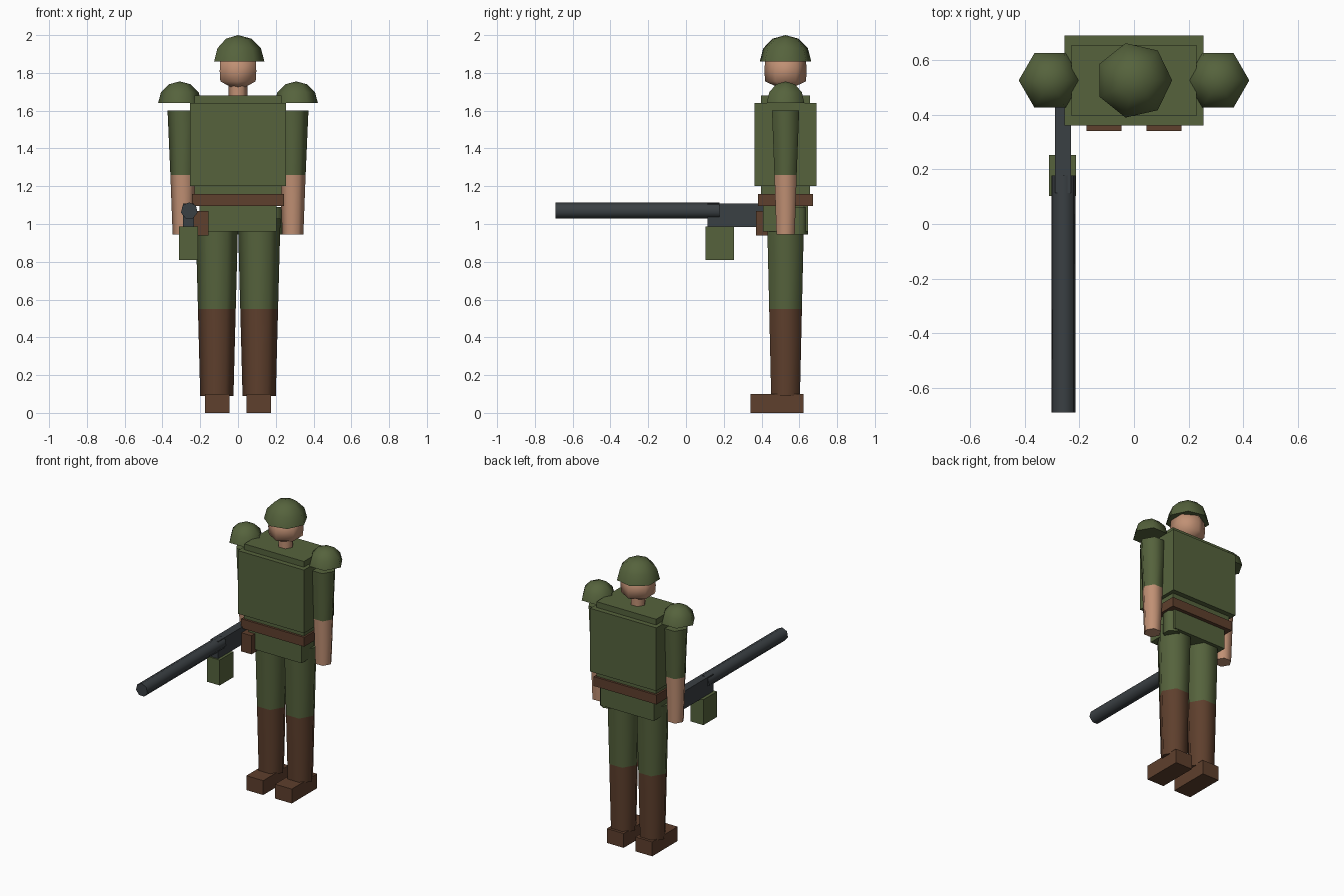
import bpy, bmesh, math
from mathutils import Matrix

cube = bpy.data.objects.get("Cube")
if cube:
    bpy.data.objects.remove(cube, do_unlink=True)

BODY_Y = 0.527  # depth of the figure's centre line


def material(name, color):
    mat = bpy.data.materials.new(name)
    mat.use_nodes = True
    mat.diffuse_color = (*color, 1)
    mat.node_tree.nodes["Principled BSDF"].inputs["Base Color"].default_value = (*color, 1)
    return mat


GREEN = material("olive_green", (0.092, 0.124, 0.046))
BROWN = material("leather_brown", (0.112, 0.05, 0.026))
SKIN = material("skin", (0.53, 0.28, 0.175))
STEEL = material("gun_steel", (0.042, 0.05, 0.056))


def finish(name, bm, mat, smooth):
    bmesh.ops.recalc_face_normals(bm, faces=bm.faces)
    mesh = bpy.data.meshes.new(name)
    bm.to_mesh(mesh)
    bm.free()
    mesh.materials.append(mat)
    obj = bpy.data.objects.new(name, mesh)
    bpy.context.collection.objects.link(obj)
    if smooth:
        bpy.ops.object.select_all(action="DESELECT")
        obj.select_set(True)
        bpy.context.view_layer.objects.active = obj
        bpy.ops.object.shade_smooth_by_angle(angle=math.radians(65))
    return obj


def box(name, mat, x, y, z):
    """Box from (min, max) ranges."""
    bm = bmesh.new()
    size = [r[1] - r[0] for r in (x, y, z)]
    mid = [(r[0] + r[1]) / 2 for r in (x, y, z)]
    bmesh.ops.create_cube(bm, size=1, matrix=Matrix.Translation(mid) @ Matrix.Diagonal((*size, 1)))
    return finish(name, bm, mat, False)


def lathe(name, mat, profile, sides, loc, start=0.0, turn=Matrix()):
    """Closed low-sided solid turned from (radius, height) points."""
    bm = bmesh.new()
    rings = []
    for r, z in profile:
        if r == 0:
            rings.append([bm.verts.new((0, 0, z))])
        else:
            angles = [start + math.tau * i / sides for i in range(sides)]
            rings.append([bm.verts.new((r * math.cos(a), r * math.sin(a), z)) for a in angles])
    for low, high in zip(rings, rings[1:]):
        for i in range(sides):
            j = (i + 1) % sides
            corners = [low[i % len(low)], low[j % len(low)], high[j % len(high)], high[i % len(high)]]
            bm.faces.new(list(dict.fromkeys(corners)))
    for ring in (rings[0], rings[-1]):
        if len(ring) > 1:
            bm.faces.new(ring)
    bmesh.ops.transform(bm, matrix=Matrix.Translation(loc) @ turn, verts=bm.verts)
    return finish(name, bm, mat, True)


def dome(radius):
    """Half-sphere profile with a flat underside."""
    arc = [(radius * math.cos(math.radians(a)), radius * math.sin(math.radians(a))) for a in (0, 30, 60)]
    return [(0, 0)] + arc + [(0, radius)]


def around(half):
    return (BODY_Y - half, BODY_Y + half)


# Head
lathe("helmet", GREEN, dome(0.14), 7, (0, BODY_Y, 1.86))
lathe("head", SKIN, [(0, 1.705), (0.108, 1.755), (0.112, 1.81), (0.108, 1.87), (0, 1.92)],
      6, (0, BODY_Y, 0), start=math.pi / 2)
lathe("neck", SKIN, [(0.05, 1.66), (0.05, 1.76)], 6, (0, BODY_Y, 0))

# Torso layers
box("torso", GREEN, (-0.23, 0.23), around(0.13), (1.1, 1.68))
box("vest", GREEN, (-0.255, 0.255), around(0.165), (1.2, 1.64))
box("belt", BROWN, (-0.243, 0.243), around(0.145), (1.095, 1.16))
box("pelvis", GREEN, (-0.205, 0.205), around(0.12), (0.96, 1.1))

# Paired limbs
for side, s in (("left", 1), ("right", -1)):
    arm = (s * 0.29, BODY_Y, 0)
    leg = (s * 0.112, BODY_Y, 0)
    start = 0 if s > 0 else math.pi
    lathe(side + "_shoulder_pad", GREEN, dome(0.115), 6, (s * 0.308, BODY_Y, 1.64), start)
    lathe(side + "_sleeve", GREEN, [(0.068, 1.26), (0.083, 1.6)], 6, arm, start)
    lathe(side + "_forearm", SKIN, [(0.056, 0.945), (0.068, 1.26)], 6, arm, start)
    lathe(side + "_trouser_leg", GREEN, [(0.1, 0.55), (0.113, 1.03)], 6, leg, start)
    lathe(side + "_boot_shaft", BROWN, [(0.088, 0.09), (0.1, 0.55)], 6, leg, start)
    inner, outer = s * 0.045, s * 0.175
    box(side + "_shoe", BROWN, (min(inner, outer), max(inner, outer)), (0.342, 0.622), (0, 0.1))

# Belt gear
box("belt_pouch", BROWN, (-0.235, -0.155), (0.37, 0.45), (0.94, 1.07))
lathe("canteen", GREEN, [(0.055, 0.945), (0.055, 1.09)], 6, (0.185, 0.59, 0), start=math.pi / 2)

# Gun held along the right side
box("gun_body", STEEL, (-0.29, -0.232), (0.113, 0.5), (0.985, 1.108))
lathe("gun_barrel", STEEL, [(0.045, 0), (0.045, 0.87)], 7, (-0.258, 0.178, 1.07),
      start=math.pi / 2, turn=Matrix.Rotation(math.pi / 2, 4, "X"))
box("gun_magazine", GREEN, (-0.312, -0.213), (0.103, 0.254), (0.81, 0.987))
